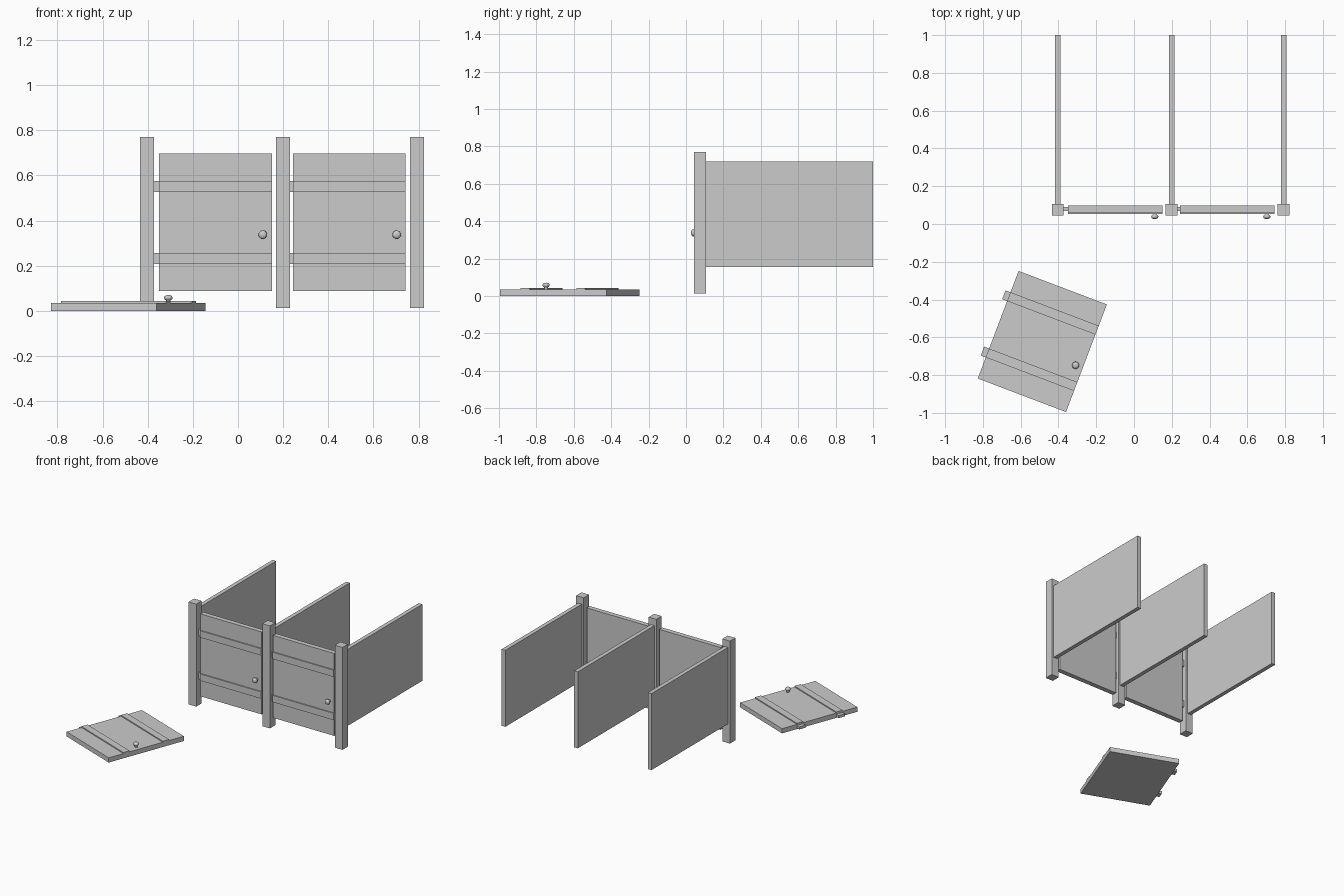
import bpy, bmesh, math
from mathutils import Matrix, Vector

cube = bpy.data.objects.get("Cube")
if cube:
    bpy.data.objects.remove(cube, do_unlink=True)

# Single flat grey
grey = bpy.data.materials.new("light_grey")
grey.use_nodes = True
grey.diffuse_color = (0.6, 0.6, 0.6, 1)
grey.node_tree.nodes["Principled BSDF"].inputs["Base Color"].default_value = (0.6, 0.6, 0.6, 1)


def add_object(name, bm, matrix):
    mesh = bpy.data.meshes.new(name)
    bmesh.ops.recalc_face_normals(bm, faces=bm.faces)
    bm.to_mesh(mesh)
    bm.free()
    mesh.materials.append(grey)
    obj = bpy.data.objects.new(name, mesh)
    obj.matrix_world = matrix
    bpy.context.collection.objects.link(obj)
    return obj


def box(name, low, high, matrix=Matrix()):
    low, high = Vector(low), Vector(high)
    bm = bmesh.new()
    bmesh.ops.create_cube(bm, size=1)
    bmesh.ops.scale(bm, vec=high - low, verts=bm.verts)
    bmesh.ops.translate(bm, vec=(low + high) / 2, verts=bm.verts)
    return add_object(name, bm, matrix)


def knob(name, matrix):
    # Lathed profile: short neck, then a flattened round head
    profile = [(0.010, 0), (0.010, 0.012)]
    for i in range(1, 9):
        a = math.radians(-60 + 150 * i / 8)
        profile.append((max(0.0, 0.019 * math.cos(a)), 0.023 + 0.013 * math.sin(a)))
    bm = bmesh.new()
    verts = [bm.verts.new((r, 0, z)) for r, z in profile]
    edges = [bm.edges.new(pair) for pair in zip(verts, verts[1:])]
    bmesh.ops.spin(bm, geom=verts + edges, cent=(0, 0, 0), axis=(0, 0, 1),
                   angle=math.tau, steps=24, use_duplicate=False)
    bmesh.ops.remove_doubles(bm, verts=bm.verts, dist=0.0001)
    obj = add_object(name, bm, matrix)
    for face in obj.data.polygons:
        face.use_smooth = True


WIDTH, HEIGHT, THICK = 0.50, 0.609, 0.035


def door(name, matrix):
    # Door lies on its back here, with its front face up
    w, h = WIDTH / 2, HEIGHT / 2
    box(name + "_board", (-w, -h, 0), (w, h, THICK), matrix)
    for part, y in (("upper", 0.159), ("lower", -0.16)):
        box(f"{name}_{part}_batten", (-w, y - 0.025, THICK), (w, y + 0.025, THICK + 0.008), matrix)
        box(f"{name}_{part}_hinge", (-w - 0.028, y - 0.025, 0.008), (-w, y + 0.025, 0.027), matrix)
    knob(name + "_knob", matrix @ Matrix.Translation((0.21, -0.055, THICK)))


# Posts with the partition behind each
for side, x in (("right", -0.403), ("middle", 0.199), ("left", 0.792)):
    box(side + "_post", (x - 0.031, 0.044, 0.013), (x + 0.031, 0.107, 0.77))
    box(side + "_partition", (x - 0.015, 0.107, 0.154), (x + 0.015, 1.0, 0.719))

# Two hung doors
upright = Matrix.Rotation(math.radians(90), 4, "X")
for side, x in (("right", -0.10), ("left", 0.493)):
    door(side + "_door", Matrix.Translation((x, 0.097, 0.3925)) @ upright)

# Loose door lying on the ground
door("fallen_door", Matrix.Translation((-0.4855, -0.622, 0)) @ Matrix.Rotation(math.radians(-20.8), 4, "Z"))
